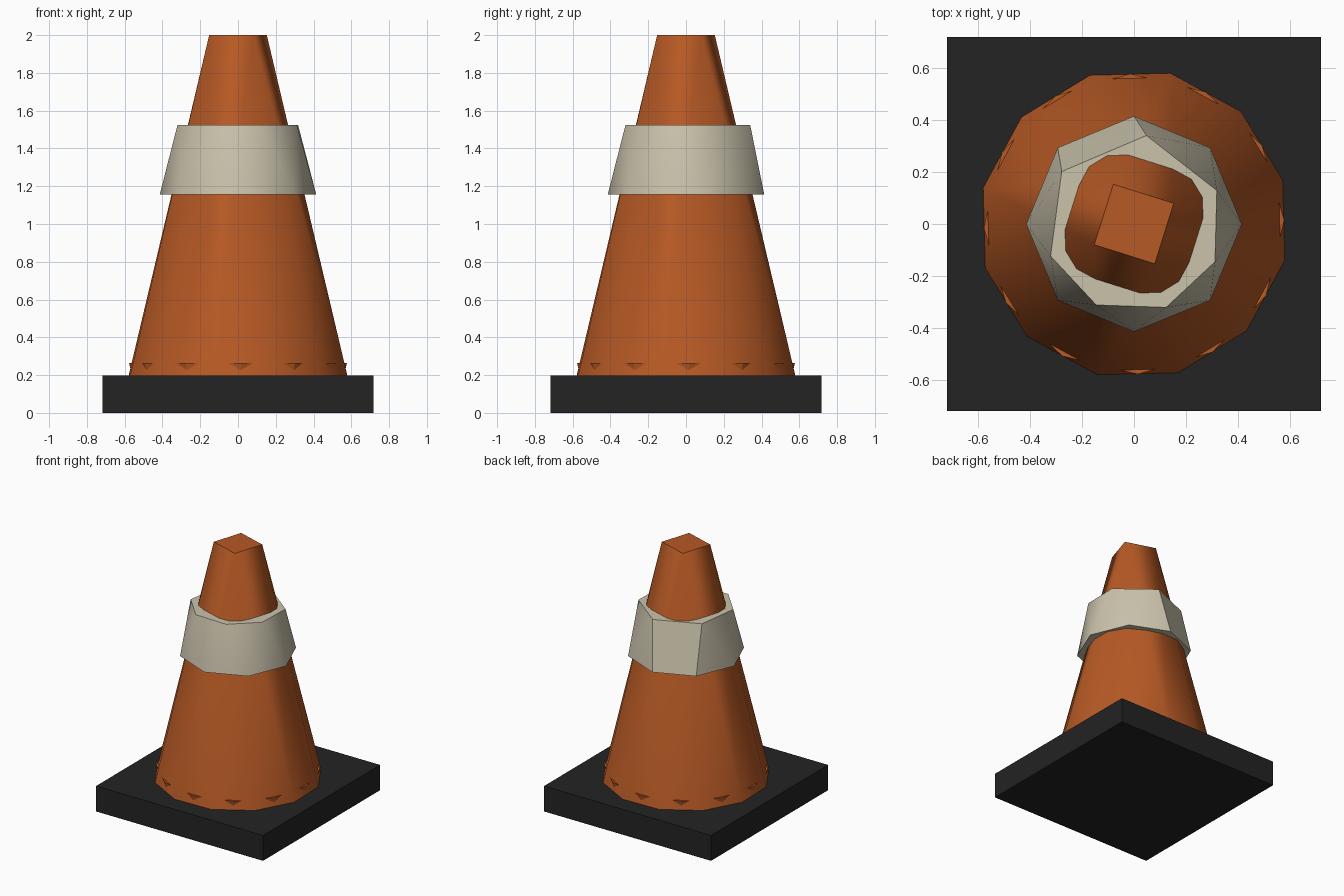
import bpy, bmesh
from math import radians, cos, sin

if "Cube" in bpy.data.objects:
    bpy.data.objects.remove(bpy.data.objects["Cube"])


def material(name, rgb):
    m = bpy.data.materials.new(name)
    m.diffuse_color = (*rgb, 1)
    m.use_nodes = True
    m.node_tree.nodes["Principled BSDF"].inputs["Base Color"].default_value = m.diffuse_color
    return m


orange = material("orange plastic", (0.47, 0.10, 0.018))
cream = material("reflective cream", (0.59, 0.54, 0.41))
black = material("black rubber", (0.017, 0.017, 0.017))


def polygon(radius, z, angles):
    return [(radius * cos(radians(a)), radius * sin(radians(a)), z) for a in angles]


def regular(radius, z, sides, start):
    return polygon(radius, z, [start + 360 * i / sides for i in range(sides)])


def hull(name, points, mat, smooth=None):
    """Convex solid stretched over a few cross-sections."""
    bm = bmesh.new()
    for p in points:
        bm.verts.new(p)
    bmesh.ops.convex_hull(bm, input=bm.verts[:])
    bmesh.ops.dissolve_limit(bm, angle_limit=radians(0.5),
                             verts=bm.verts[:], edges=bm.edges[:])
    bmesh.ops.recalc_face_normals(bm, faces=bm.faces[:])
    mesh = bpy.data.meshes.new(name)
    bm.to_mesh(mesh)
    bm.free()
    mesh.materials.append(mat)
    ob = bpy.data.objects.new(name, mesh)
    bpy.context.collection.objects.link(ob)
    if smooth:
        bpy.ops.object.select_all(action='DESELECT')
        ob.select_set(True)
        bpy.context.view_layer.objects.active = ob
        bpy.ops.object.shade_smooth_by_angle(angle=radians(smooth))
    return ob


# Square rubber base
half = 0.717 * 2 ** 0.5
hull("base", regular(half, 0, 4, 45) + regular(half, 0.197, 4, 45), black)

# Cone body: twelve sides at the foot blending into a small square tip
hull("cone", regular(0.597, 0.19, 12, 16.5) + regular(0.172, 2.0, 4, 27.5), orange, 40)

# Foot rim whose corners poke out in the middle of each cone side
hull("foot_rim", regular(0.560, 0.19, 12, 1.5) + regular(0.577, 0.265, 12, 1.5), orange)

# Reflective band: octagon below, seven-sided edge above
hull("reflective_band",
     regular(0.414, 1.157, 8, 0)
     + polygon(0.343, 1.525, [82, 22, -25, -69, -115, -159, 144]), cream, 40)
